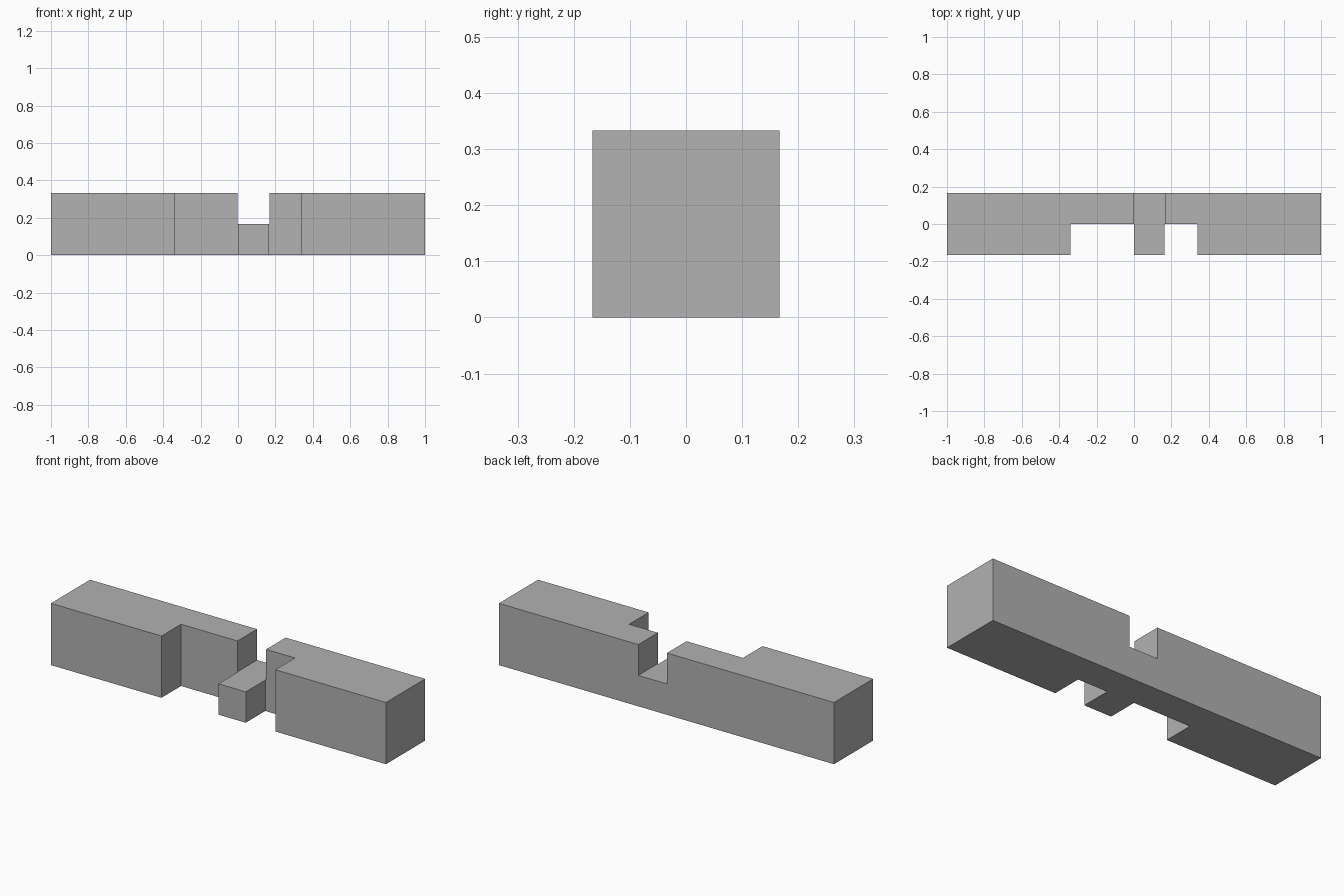
import bpy
from mathutils import Vector

if "Cube" in bpy.data.objects:
    bpy.data.objects.remove(bpy.data.objects["Cube"], do_unlink=True)

HALF = 1 / 6      # half the bar's thickness
OVER = 0.1        # how far cutters reach past the bar


def box(name, low, high):
    """Box between two opposite corners."""
    low, high = Vector(low), Vector(high)
    bpy.ops.mesh.primitive_cube_add(size=1, location=(low + high) / 2)
    ob = bpy.context.object
    ob.name = name
    ob.scale = high - low
    bpy.ops.object.transform_apply(location=False, rotation=False, scale=True)
    return ob


def cut(target, name, low, high):
    """Saw a box-shaped notch out of the target."""
    cutter = box(name, low, high)
    cutter.hide_render = True
    mod = target.modifiers.new(name, 'BOOLEAN')
    mod.operation = 'DIFFERENCE'
    mod.solver = 'EXACT'
    mod.object = cutter
    bpy.context.view_layer.objects.active = target
    bpy.ops.object.modifier_apply(modifier=mod.name)
    bpy.data.objects.remove(cutter, do_unlink=True)


# Single matte grey
grey = bpy.data.materials.new("grey")
grey.use_nodes = True
colour = (0.445, 0.445, 0.445, 1)
grey.diffuse_color = colour
grey.node_tree.nodes["Principled BSDF"].inputs["Base Color"].default_value = colour

# Square bar
bar = box("notched_bar", (-1, -HALF, 0), (1, HALF, 2 * HALF))
bar.data.materials.append(grey)

# Front notches either side of the small peg
for name, left, right in (("wide_front_notch", -0.34, 0),
                          ("narrow_front_notch", 0.163, 0.34)):
    cut(bar, name, (left, -HALF - OVER, -OVER), (right, 0, 2 * HALF + OVER))

# Slot across the top, lowering the peg and the web behind it
cut(bar, "top_slot", (-0.003, -HALF - OVER, HALF), (0.168, HALF + OVER, 2 * HALF + OVER))
